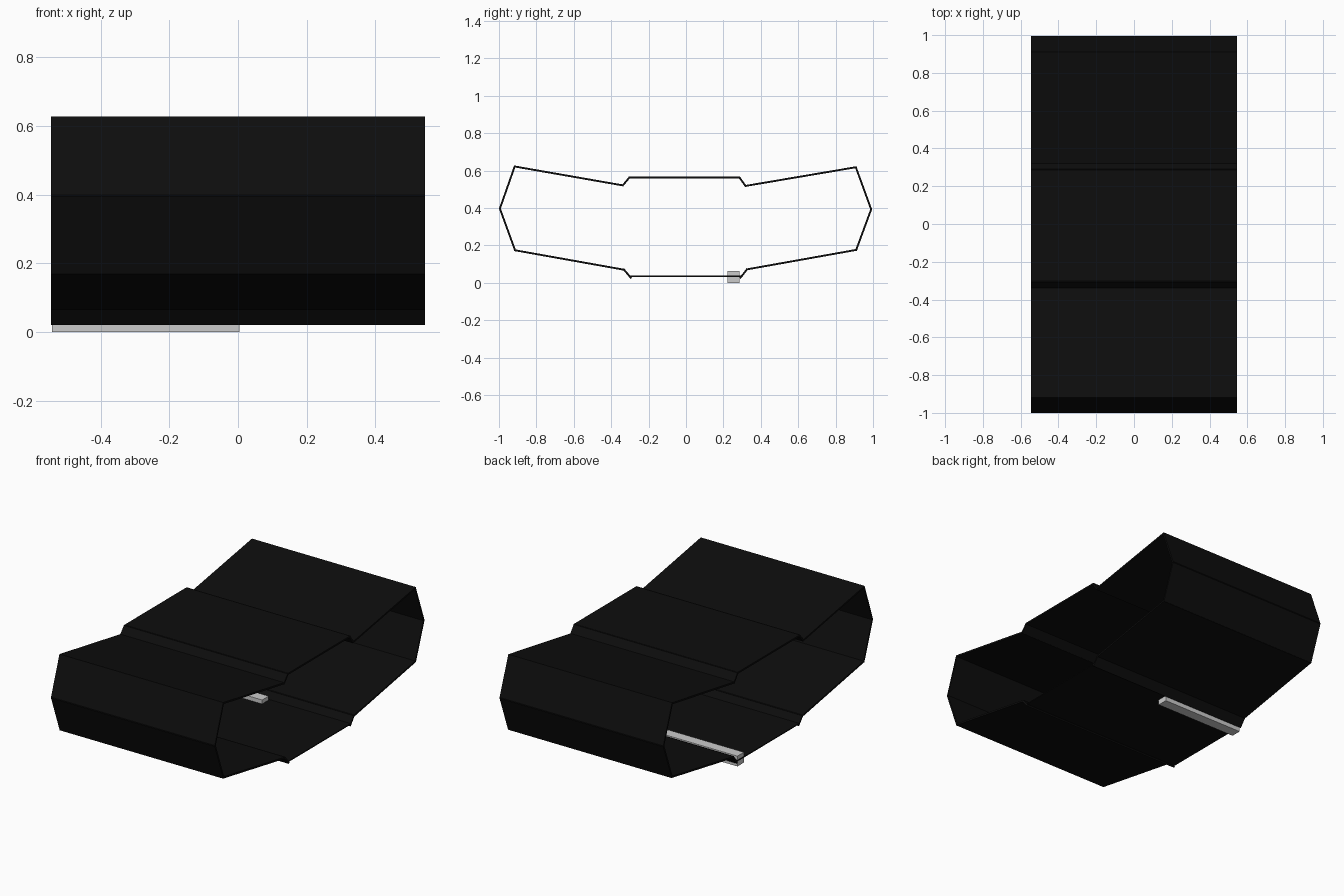
import bpy
from math import atan2, hypot
from mathutils import Matrix, Vector

if "Cube" in bpy.data.objects:
    bpy.data.objects.remove(bpy.data.objects["Cube"])

black = bpy.data.materials.new("black_panel")
black.diffuse_color = (0.004, 0.004, 0.004, 1)
black.use_nodes = True
black.node_tree.nodes["Principled BSDF"].inputs["Base Color"].default_value = black.diffuse_color


def box(name, center, size, roll=0.0, mat=None):
    bpy.ops.mesh.primitive_cube_add(size=1)
    ob = bpy.context.object
    ob.name = name
    scale = Matrix.Diagonal(Vector((*size, 1)))
    ob.data.transform(Matrix.Translation(center) @ Matrix.Rotation(roll, 4, 'X') @ scale)
    if mat:
        ob.data.materials.append(mat)
    return ob


# Cross-section of the open-ended shell (y, z), one flat panel per edge
section = [("upper_back_wing", (0.318, 0.518), (0.908, 0.618)),
           ("upper_back_side", (0.908, 0.618), (0.990, 0.393)),
           ("lower_back_side", (0.990, 0.393), (0.910, 0.176)),
           ("lower_back_wing", (0.910, 0.176), (0.326, 0.072)),
           ("lower_back_step", (0.326, 0.072), (0.291, 0.027)),
           ("floor_panel", (0.291, 0.035), (-0.298, 0.035)),
           ("lower_front_step", (-0.295, 0.027), (-0.331, 0.070)),
           ("lower_front_wing", (-0.331, 0.070), (-0.914, 0.174)),
           ("lower_front_side", (-0.914, 0.174), (-0.995, 0.397)),
           ("upper_front_side", (-0.995, 0.397), (-0.916, 0.622)),
           ("upper_front_wing", (-0.916, 0.622), (-0.338, 0.521)),
           ("upper_front_step", (-0.338, 0.521), (-0.303, 0.563)),
           ("roof_panel", (-0.303, 0.563), (0.286, 0.563)),
           ("upper_back_step", (0.286, 0.563), (0.318, 0.518))]

for name, (y0, z0), (y1, z1) in section:
    thick = 0.006 if name == "floor_panel" else 0.01
    box(name, Vector((0, (y0 + y1) / 2, (z0 + z1) / 2)),
        (1.09, hypot(y1 - y0, z1 - z0) + 0.008, thick),
        atan2(z1 - z0, y1 - y0), black)

# Grey rail through the floor
box("floor_rail", Vector((-0.269, 0.254, 0.031)), (0.546, 0.062, 0.062))
